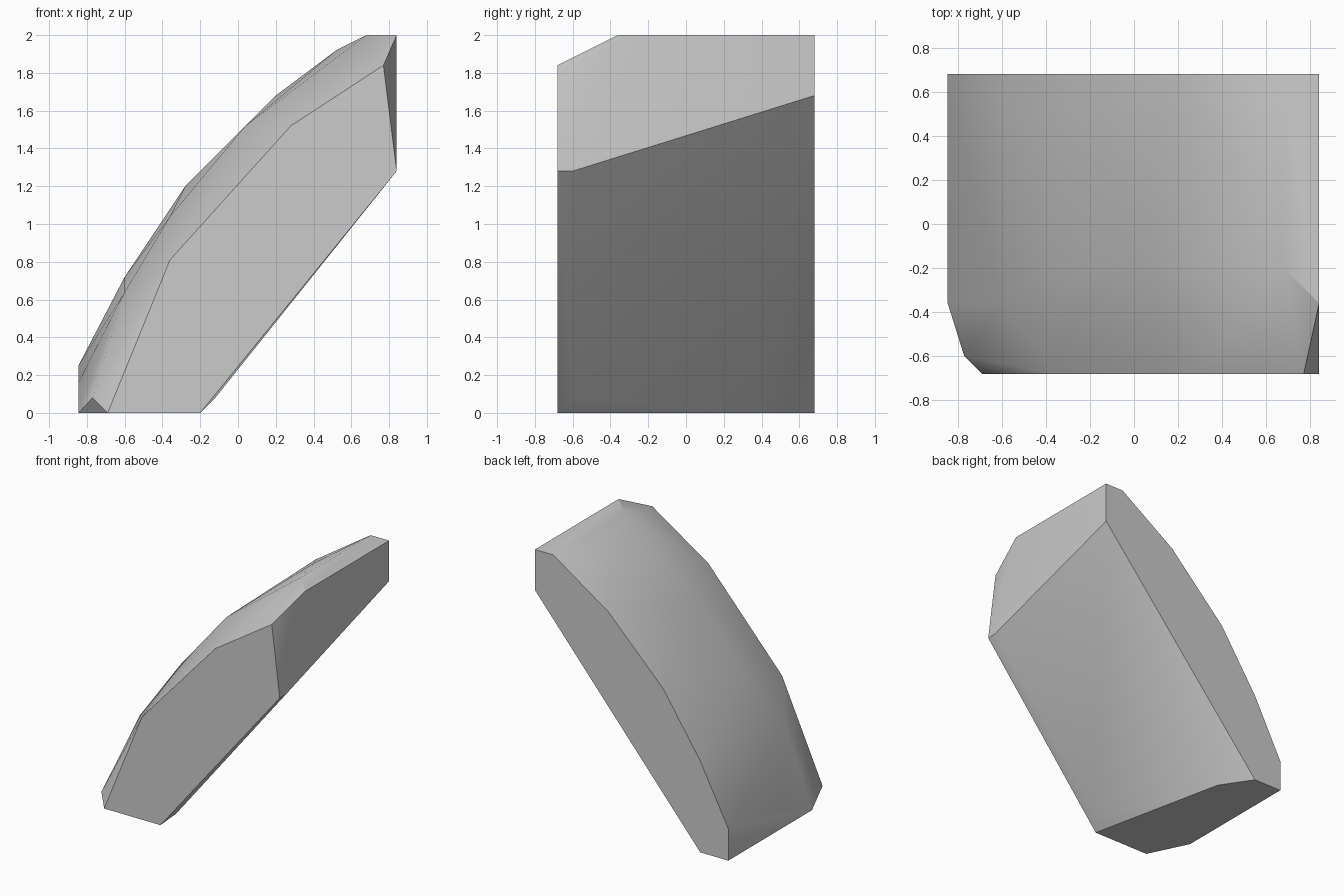
import bpy
import bmesh
import math

default_cube = bpy.data.objects.get("Cube")
if default_cube:
    bpy.data.objects.remove(default_cube, do_unlink=True)


def make_material(name, colour):
    material = bpy.data.materials.new(name)
    material.use_nodes = True
    material.diffuse_color = colour
    material.node_tree.nodes["Principled BSDF"].inputs["Base Color"].default_value = colour
    return material


def hull_from_sections(name, sections, material):
    """Wrap a faceted skin around (x, z) profiles placed along y."""
    bm = bmesh.new()
    for y, profile in sections.items():
        for x, z in profile:
            bm.verts.new((x, y, z))
    result = bmesh.ops.convex_hull(bm, input=bm.verts[:], use_existing_faces=False)
    loose = {g for g in result["geom_interior"] + result["geom_unused"]
             if isinstance(g, bmesh.types.BMVert)}
    bmesh.ops.delete(bm, geom=list(loose), context="VERTS")
    # Join flat regions into single faces
    bmesh.ops.dissolve_limit(bm, angle_limit=math.radians(1),
                             verts=bm.verts[:], edges=bm.edges[:])
    bmesh.ops.recalc_face_normals(bm, faces=bm.faces[:])
    mesh = bpy.data.meshes.new(name)
    bm.to_mesh(mesh)
    bm.free()
    mesh.materials.append(material)
    obj = bpy.data.objects.new(name, mesh)
    bpy.context.collection.objects.link(obj)
    return obj


grey = make_material("plain grey", (0.6, 0.6, 0.6, 1.0))

# Profiles of the slanted block, from the flat front to the flat back
front, back = -0.68, 0.68
sections = {
    front: [(-0.69, 0), (-0.36, 0.81), (0.28, 1.52), (0.77, 1.84), (0.84, 1.28), (-0.2, 0)],
    -0.6: [(-0.77, 0.08), (0.84, 1.28), (-0.12, 0.08)],
    -0.36: [(-0.845, 0), (-0.6, 0.64), (0.84, 2)],
    -0.2: [(-0.36, 1.04), (0.04, 1.52), (0.68, 2)],
    0.04: [(-0.845, 0.16)],
    0.2: [(0.52, 1.92)],
    0.44: [(-0.44, 0)],
    back: [(-0.845, 0), (-0.845, 0.25), (-0.6, 0.72), (-0.28, 1.2), (0.2, 1.68),
           (0.68, 2), (0.84, 2), (0.84, 1.68), (-0.6, 0)],
}
block = hull_from_sections("slanted_block", sections, grey)

# Soft shading over the curved top, crisp rims around the cut sides
bpy.ops.object.select_all(action="DESELECT")
block.select_set(True)
bpy.context.view_layer.objects.active = block
bpy.ops.object.shade_smooth_by_angle(angle=math.radians(30))
